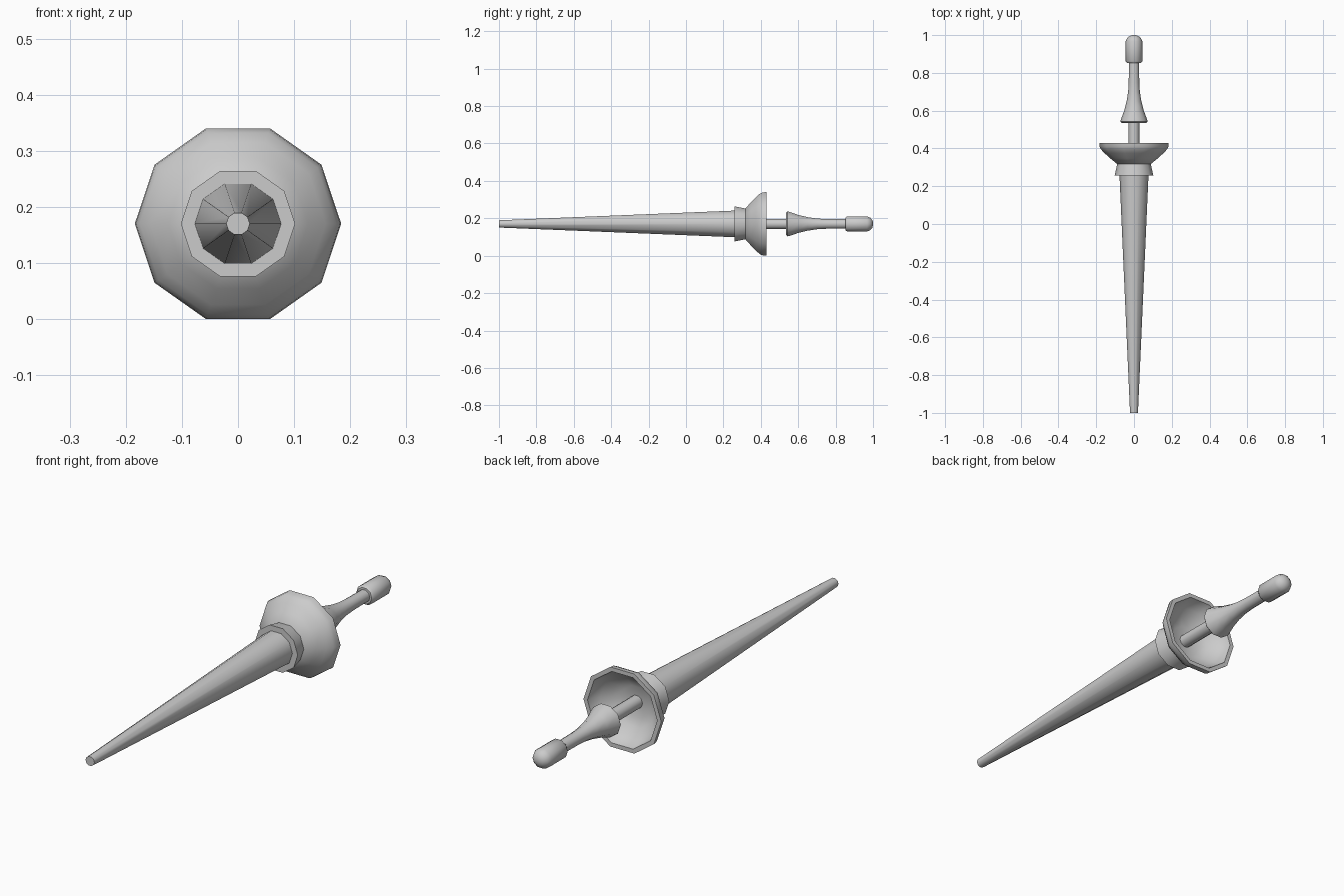
import bpy, bmesh
from math import sin, cos, pi, radians

if "Cube" in bpy.data.objects:
    bpy.data.objects.remove(bpy.data.objects["Cube"])

AXIS_Z = 0.17     # height of the long axis
SQUASH = 0.972    # cross-sections are slightly flatter in z


def lathe(name, profile, sides=10, angle=50):
    """Revolve (y, radius) points about the y axis; cap both ends."""
    bm = bmesh.new()
    rings = []
    for y, r in profile:
        rings.append([bm.verts.new((r * cos(2 * pi * i / sides), y,
                                    AXIS_Z + SQUASH * r * sin(2 * pi * i / sides)))
                      for i in range(sides)])
    for a, b in zip(rings, rings[1:]):
        for i in range(sides):
            j = (i + 1) % sides
            bm.faces.new((a[i], a[j], b[j], b[i]))
    bm.faces.new(rings[0])
    bm.faces.new(rings[-1])
    bmesh.ops.recalc_face_normals(bm, faces=bm.faces)
    mesh = bpy.data.meshes.new(name)
    bm.to_mesh(mesh)
    bm.free()
    obj = bpy.data.objects.new(name, mesh)
    bpy.context.collection.objects.link(obj)
    bpy.ops.object.select_all(action='DESELECT')
    obj.select_set(True)
    bpy.context.view_layer.objects.active = obj
    bpy.ops.object.shade_smooth_by_angle(angle=radians(angle))
    return obj


# long tapering shaft
lathe("shaft", [(-1.0, 0.021), (0.262, 0.077)])

# collar between shaft and guard
lathe("collar", [(0.258, 0.102), (0.318, 0.089)])

# hollow bowl guard: outside, rim, then inside
lathe("hand_guard", [(0.314, 0.085), (0.347, 0.125), (0.375, 0.156), (0.395, 0.175),
                     (0.41, 0.182), (0.43, 0.184), (0.43, 0.165), (0.405, 0.158),
                     (0.38, 0.138), (0.352, 0.105), (0.335, 0.07)])

# grip rod inside the guard
lathe("grip", [(0.325, 0.029), (0.545, 0.029)])

# flared rear handle
lathe("flared_handle", [(0.535, 0.064), (0.543, 0.072), (0.555, 0.069), (0.60, 0.052),
                        (0.65, 0.039), (0.70, 0.031), (0.75, 0.028), (0.86, 0.027)])

# rounded pommel
lathe("pommel", [(0.852, 0.036), (0.862, 0.044), (0.968, 0.044),
                 (0.985, 0.036), (0.996, 0.022), (1.0, 0.008)])
